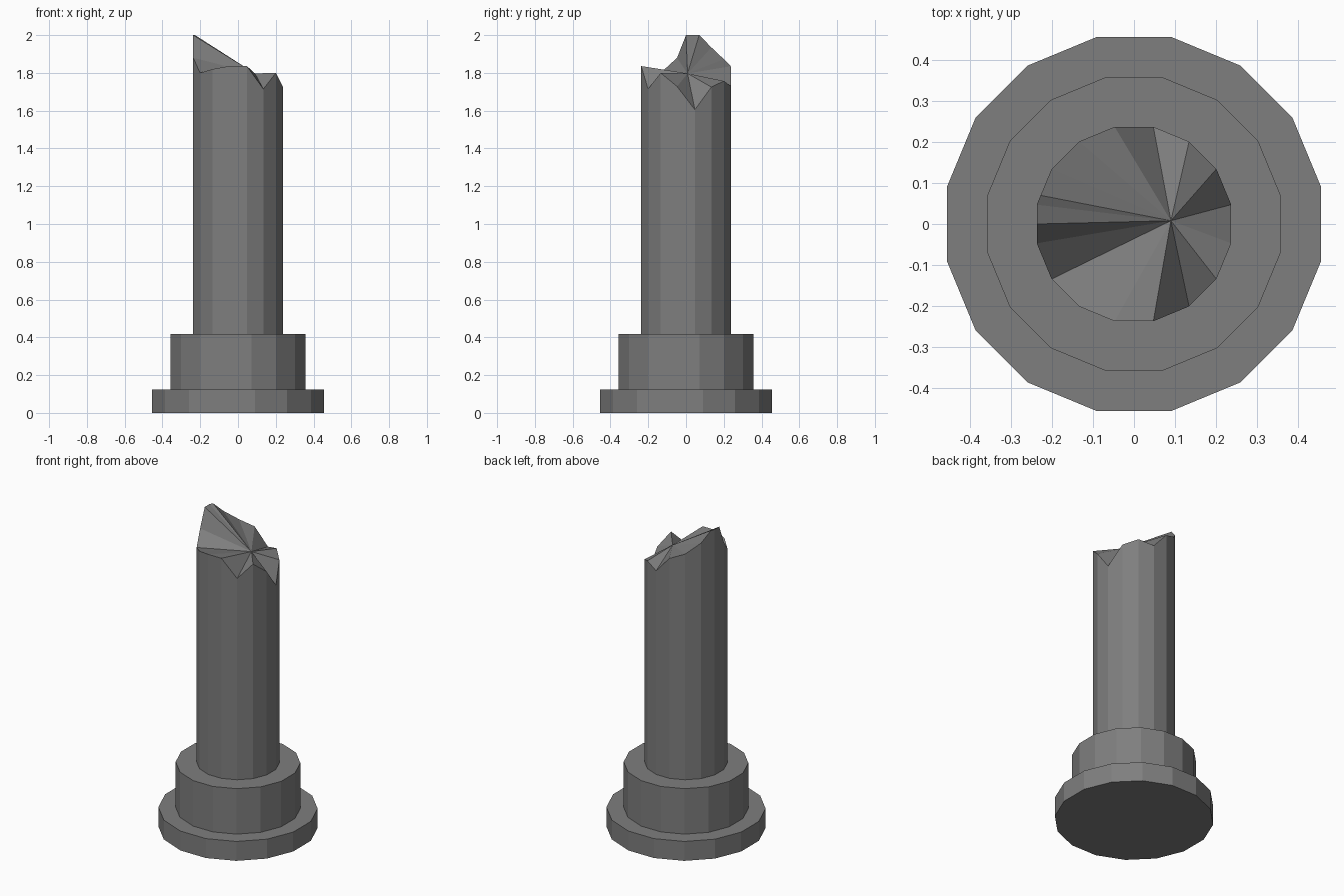
import bpy
import bmesh
from math import cos, sin, pi
from mathutils import Vector

SIDES = 16

cube = bpy.data.objects.get("Cube")
if cube:
    bpy.data.objects.remove(cube, do_unlink=True)

# One grey stone colour for everything
stone = bpy.data.materials.new("grey_stone")
stone.use_nodes = True
colour = (0.21, 0.21, 0.21, 1)
stone.diffuse_color = colour
bsdf = next(n for n in stone.node_tree.nodes if n.type == 'BSDF_PRINCIPLED')
bsdf.inputs["Base Color"].default_value = colour


def ring(flat_radius):
    """Polygon corners with flat sides facing the axes."""
    r = flat_radius / cos(pi / SIDES)
    return [Vector((r * cos((2 * k + 1) * pi / SIDES),
                    r * sin((2 * k + 1) * pi / SIDES), 0)) for k in range(SIDES)]


def column(name, outline, bottom, tops, apex=None):
    """Prism over an outline; an apex turns the top into a fan."""
    bm = bmesh.new()
    low = [bm.verts.new((p.x, p.y, bottom)) for p in outline]
    high = [bm.verts.new((p.x, p.y, z)) for p, z in zip(outline, tops)]
    bm.faces.new(low[::-1])
    centre = bm.verts.new(apex) if apex else None
    for i in range(len(outline)):
        j = (i + 1) % len(outline)
        bm.faces.new((low[i], low[j], high[j], high[i]))
        if centre:
            bm.faces.new((high[i], high[j], centre))
    if not centre:
        bm.faces.new(high)
    mesh = bpy.data.meshes.new(name)
    bm.to_mesh(mesh)
    bm.free()
    mesh.materials.append(stone)
    obj = bpy.data.objects.new(name, mesh)
    bpy.context.collection.objects.link(obj)
    return obj


# Stepped plinth
column("plinth_base", ring(0.456), 0, [0.125] * SIDES)
column("plinth_step", ring(0.357), 0.125, [0.418] * SIDES)

# Broken shaft: rim heights counter-clockwise from the +x side
rim = [1.605, 1.725, 1.757, 1.73, 1.835, 1.872, 1.935, 2.0,
       1.88, 1.80, 1.82, 1.836, 1.836, 1.715, 1.80, 1.728]
outline = ring(0.237)

# Extra corners where the highest splinter keeps its level top
outline.insert(8, (outline[7] + outline[8]) / 2)
rim.insert(8, 2.0)
outline.insert(7, outline[7].lerp(outline[6], 0.26))
rim.insert(7, 2.0)

column("broken_shaft", outline, 0.418, rim, apex=(0.09, 0.008, 1.797))
